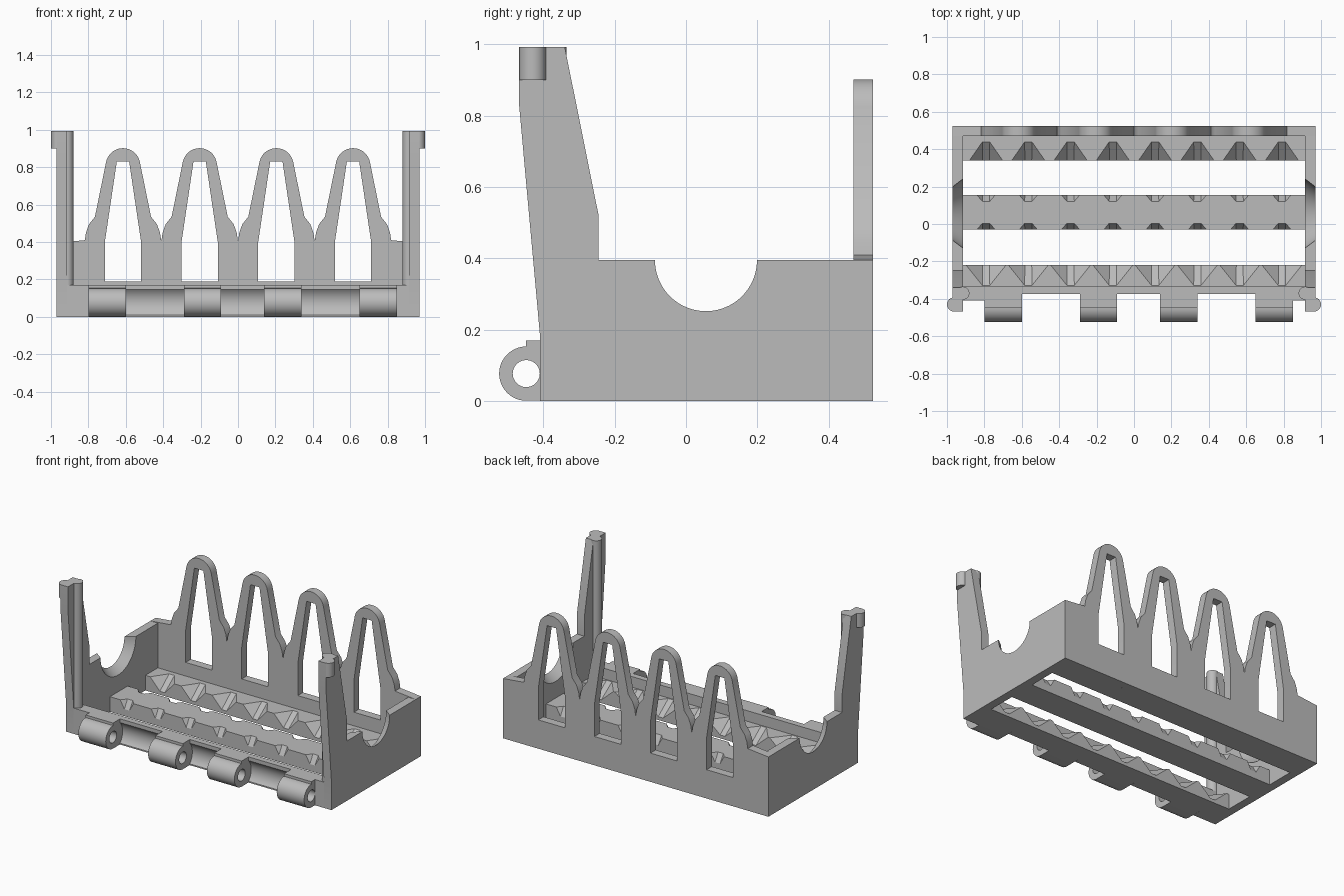
import bpy, bmesh, math
from mathutils import Vector

cube = bpy.data.objects.get("Cube")
if cube:
    bpy.data.objects.remove(cube, do_unlink=True)

grey = bpy.data.materials.new("plain grey")
grey.use_nodes = True
COLOUR = (0.5, 0.5, 0.5, 1)
grey.diffuse_color = COLOUR
for node in grey.node_tree.nodes:
    if node.type == 'BSDF_PRINCIPLED':
        node.inputs["Base Color"].default_value = COLOUR


def add(name, bm):
    bmesh.ops.recalc_face_normals(bm, faces=bm.faces[:])
    mesh = bpy.data.meshes.new(name)
    bm.to_mesh(mesh)
    bm.free()
    mesh.materials.append(grey)
    obj = bpy.data.objects.new(name, mesh)
    bpy.context.collection.objects.link(obj)
    return obj


def arc(cx, cy, r, start, end, steps):
    """Points along an arc, angles in degrees."""
    angles = [math.radians(start + (end - start) * i / steps) for i in range(steps + 1)]
    return [(cx + r * math.cos(a), cy + r * math.sin(a)) for a in angles]


def extrude(name, loops, axis, lo, hi):
    """Filled outline (later loops are holes) extruded along one axis."""
    curve = bpy.data.curves.new(name, 'CURVE')
    curve.dimensions, curve.fill_mode = '2D', 'BOTH'
    curve.extrude = (hi - lo) / 2
    for loop in loops:
        spline = curve.splines.new('POLY')
        spline.points.add(len(loop) - 1)
        for point, (u, v) in zip(spline.points, loop):
            point.co = (u, v, 0, 1)
        spline.use_cyclic_u = True
    temp = bpy.data.objects.new(name + " outline", curve)
    bpy.context.collection.objects.link(temp)
    bpy.context.view_layer.update()
    mesh = bpy.data.meshes.new_from_object(
        temp.evaluated_get(bpy.context.evaluated_depsgraph_get()))
    bm = bmesh.new()
    bm.from_mesh(mesh)
    bpy.data.objects.remove(temp, do_unlink=True)
    bpy.data.meshes.remove(mesh)
    mid = (lo + hi) / 2
    for vert in bm.verts:
        u, v, w = vert.co
        w += mid
        vert.co = {'X': (w, u, v), 'Y': (u, w, v), 'Z': (u, v, w)}[axis]
    bmesh.ops.remove_doubles(bm, verts=bm.verts[:], dist=1e-5)
    bmesh.ops.dissolve_limit(bm, angle_limit=0.01, verts=bm.verts[:], edges=bm.edges[:])
    return add(name, bm)


def bake(obj):
    """Turn the modifier result into plain mesh."""
    bpy.context.view_layer.update()
    mesh = bpy.data.meshes.new_from_object(
        obj.evaluated_get(bpy.context.evaluated_depsgraph_get()))
    obj.modifiers.clear()
    obj.data = mesh


def mirror(obj):
    obj.modifiers.new("mirror", 'MIRROR').use_mirror_merge = False
    bake(obj)


def cut(obj, cutter):
    mod = obj.modifiers.new("cut", 'BOOLEAN')
    mod.operation, mod.solver, mod.object = 'DIFFERENCE', 'EXACT', cutter
    bake(obj)
    bpy.data.objects.remove(cutter, do_unlink=True)


def box(x0, x1, y0, y1):
    return [(x0, y0), (x1, y0), (x1, y1), (x0, y1)]


OUT, INN = 0.97, 0.915
WALL_TOP, RAIL_TOP = 0.395, 0.1

# Side walls with corner posts and a flared round scoop
SY, SR = 0.056, 0.143
profile = [(-0.41, 0), (0.525, 0), (0.525, WALL_TOP)]
profile += arc(SY, WALL_TOP, SR, 0, -180, 32)
profile += [(-0.245, WALL_TOP), (-0.245, 0.52), (-0.34, 0.993), (-0.468, 0.993),
            (-0.468, 0.83), (-0.41, 0.19)]
walls = extrude("side_walls", [profile], 'X', INN, OUT)
for v in walls.data.vertices:
    offset = Vector((v.co.y - SY, v.co.z - WALL_TOP))
    if v.co.x < 0.94 and abs(offset.length - SR) < 0.002:
        v.co.y += offset.x * 0.29
        v.co.z += offset.y * 0.29
mirror(walls)

# Rounded ribs inside the posts and latch pegs outside their tops
mirror(extrude("post_ribs", [arc(INN, -0.37, 0.035, 0, 345, 23)], 'Z', 0.1, 0.993))
mirror(extrude("latch_pegs", [arc(0.962, -0.43, 0.038, 0, 345, 23)], 'Z', 0.9, 0.993))

# Back wall with four tapered arched fins
outline = [(-OUT, 0), (-OUT, WALL_TOP)]
windows = []
side = [(0.204, 0.41), (0.198, 0.45), (0.182, 0.495), (0.15, 0.535)]
for i in range(4):
    c = (i - 1.5) * 0.41
    outline += [(c - dx, z) for dx, z in side]
    outline += arc(c, 0.81, 0.092, 170, 10, 16)
    outline += [(c + dx, z) for dx, z in reversed(side)]
    windows.append([(c - 0.097, 0.19), (c + 0.097, 0.19), (c + 0.097, 0.4),
                    (c + 0.033, 0.83), (c - 0.033, 0.83), (c - 0.097, 0.4)])
outline += [(OUT, WALL_TOP), (OUT, 0)]
extrude("back_wall", [outline] + windows, 'Y', 0.47, 0.525)


# Floor rails with rows of tapered notches
def notches(edge, direction, depth, half, low):
    bm = bmesh.new()
    out = edge - direction * 0.01
    top = RAIL_TOP + 0.005
    for i in range(8):
        c = (i - 3.5) * 0.226
        verts = []
        for s in (-1, 1):
            for x, y, z in ((0.018, out, low), (0.02, edge + direction * depth, top),
                            (half, out, top)):
                verts.append(bm.verts.new((c + s * x, y, z)))
        bmesh.ops.convex_hull(bm, input=verts)
    cutter = add("notch_cutter", bm)
    cutter.hide_render = True
    return cutter


def rail(name, y0, y1, rows):
    obj = extrude(name, [box(-INN, INN, y0, y1)], 'Z', 0, RAIL_TOP)
    for row in rows:
        cut(obj, notches(*row))
    return obj


rail("back_rail", 0.34, 0.47, [(0.34, 1, 0.105, 0.1, 0.015)])
rail("centre_rail", -0.03, 0.155, [(-0.03, 1, 0.037, 0.06, 0.03),
                                   (0.155, -1, 0.037, 0.06, 0.03)])
rail("front_rail", -0.34, -0.22, [(-0.22, -1, 0.115, 0.12, 0.015)])

# Low front wall, hollowed where the mating hinge turns
HY, HZ = -0.448, 0.077
hinges = [(-0.8, -0.6), (-0.29, -0.09), (0.14, 0.34), (0.65, 0.85)]
front = [(-0.335, 0), (-0.335, 0.17)]
hollow = arc(HY, HZ, 0.1, 43, -43, 16)
recessed = front + [(-0.375, 0.17)] + hollow + [(-0.375, 0)]
plain = front + [(-0.41, 0.17), (-0.41, 0)]
extrude("front_wall_right_end", [plain], 'X', -INN, hinges[0][0])
extrude("front_wall_left_end", [plain], 'X', hinges[-1][1], INN)
for (_, x0), (x1, _) in zip(hinges, hinges[1:]):
    extrude("front_wall_recess", [recessed], 'X', x0, x1)

# Hinge knuckles joined to the front wall
knuckle = arc(HY, HZ, 0.076, 90, 270, 24) + [(-0.335, 0.001), (-0.335, 0.17), (HY, 0.17)]
bore = arc(HY, HZ, 0.038, 0, 345, 23)
for x0, x1 in hinges:
    extrude("hinge_knuckle", [knuckle, bore], 'X', x0, x1)

# Smooth the round surfaces and keep crisp edges
bpy.ops.object.select_all(action='DESELECT')
for obj in bpy.context.collection.objects:
    if obj.type == 'MESH' and grey.name in obj.data.materials:
        obj.select_set(True)
        bpy.context.view_layer.objects.active = obj
bpy.ops.object.shade_smooth_by_angle(angle=math.radians(30))
